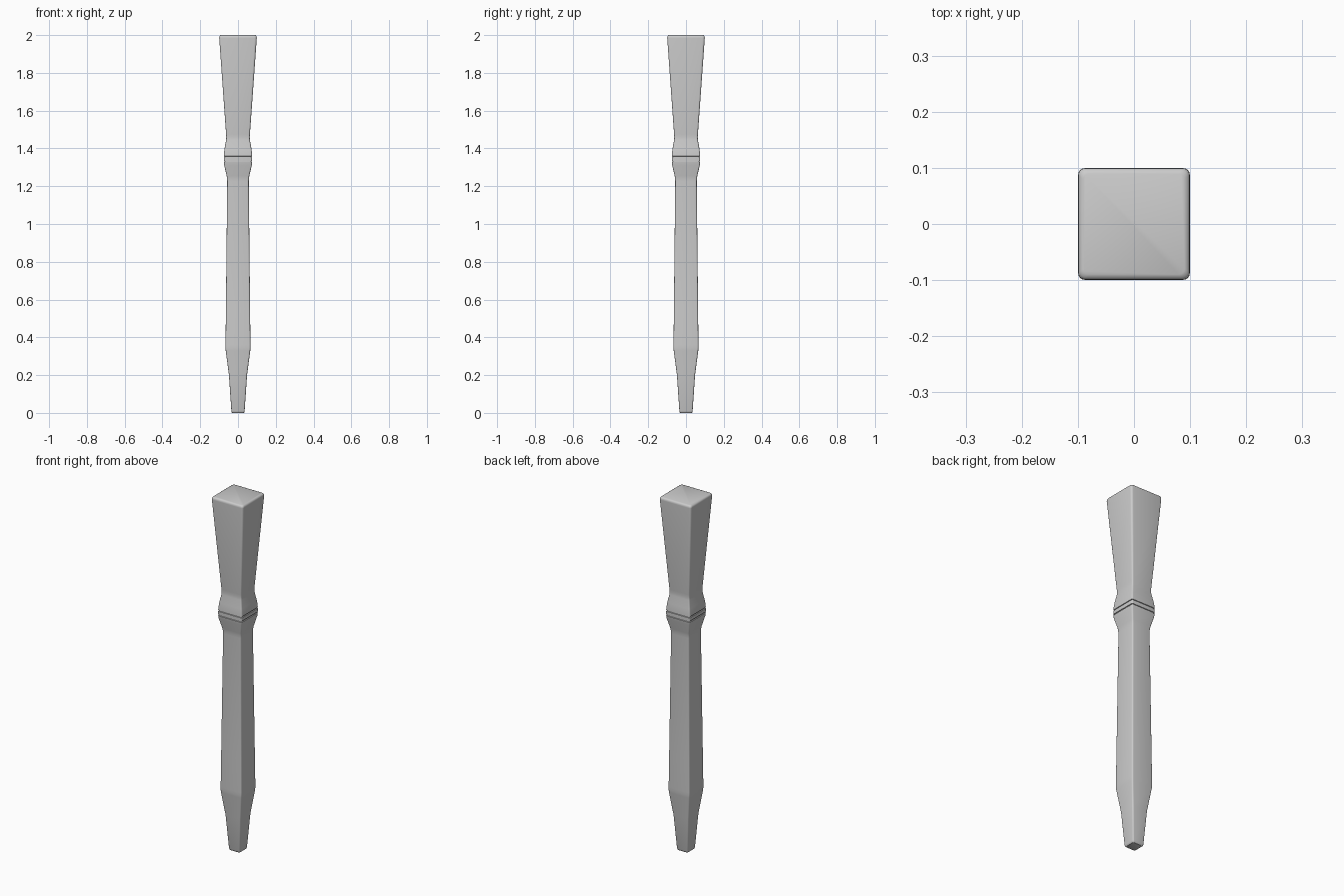
import bpy, bmesh, math

# Square-section leg profile: (z, half width, corner radius)
profile = [
    (0.000, 0.030, 0.006), (0.003, 0.033, 0.007), (0.010, 0.035, 0.007),
    (0.200, 0.048, 0.008), (0.330, 0.065, 0.008), (0.345, 0.066, 0.008),
    (0.360, 0.066, 0.008), (0.550, 0.064, 0.008), (1.225, 0.057, 0.008),
    (1.240, 0.058, 0.008), (1.255, 0.060, 0.008), (1.310, 0.073, 0.008),
    (1.327, 0.075, 0.008),
    # two thin grooves around the collar
    (1.328, 0.071, 0.006), (1.333, 0.071, 0.006), (1.334, 0.075, 0.008),
    (1.352, 0.075, 0.008), (1.353, 0.071, 0.006), (1.358, 0.071, 0.006),
    (1.359, 0.075, 0.008),
    (1.375, 0.074, 0.008), (1.400, 0.071, 0.008), (1.445, 0.063, 0.008),
    (1.460, 0.062, 0.008), (1.475, 0.063, 0.008), (1.985, 0.0995, 0.012),
    (1.992, 0.099, 0.012), (1.997, 0.096, 0.012), (2.000, 0.090, 0.010),
]
STEPS = 4


def ring(bm, z, half, radius):
    """Rounded square loop of vertices."""
    verts = []
    c = half - radius
    for k, (sx, sy) in enumerate([(1, 1), (-1, 1), (-1, -1), (1, -1)]):
        for i in range(STEPS + 1):
            a = math.pi / 2 * (k + i / STEPS)
            verts.append(bm.verts.new((sx * c + radius * math.cos(a),
                                       sy * c + radius * math.sin(a), z)))
    return verts


# Loft the rings and cap both ends
bm = bmesh.new()
rings = [ring(bm, *p) for p in profile]
n = len(rings[0])
for lo, hi in zip(rings, rings[1:]):
    for i in range(n):
        j = (i + 1) % n
        bm.faces.new((lo[i], lo[j], hi[j], hi[i]))
bm.faces.new(rings[0][::-1])
bm.faces.new(rings[-1])

mesh = bpy.data.meshes.new("tapered_leg")
bm.to_mesh(mesh)
bm.free()
leg = bpy.data.objects.new("tapered_leg", mesh)
bpy.context.collection.objects.link(leg)
bpy.context.view_layer.objects.active = leg
leg.select_set(True)
bpy.ops.object.shade_smooth_by_angle(angle=math.radians(40))
